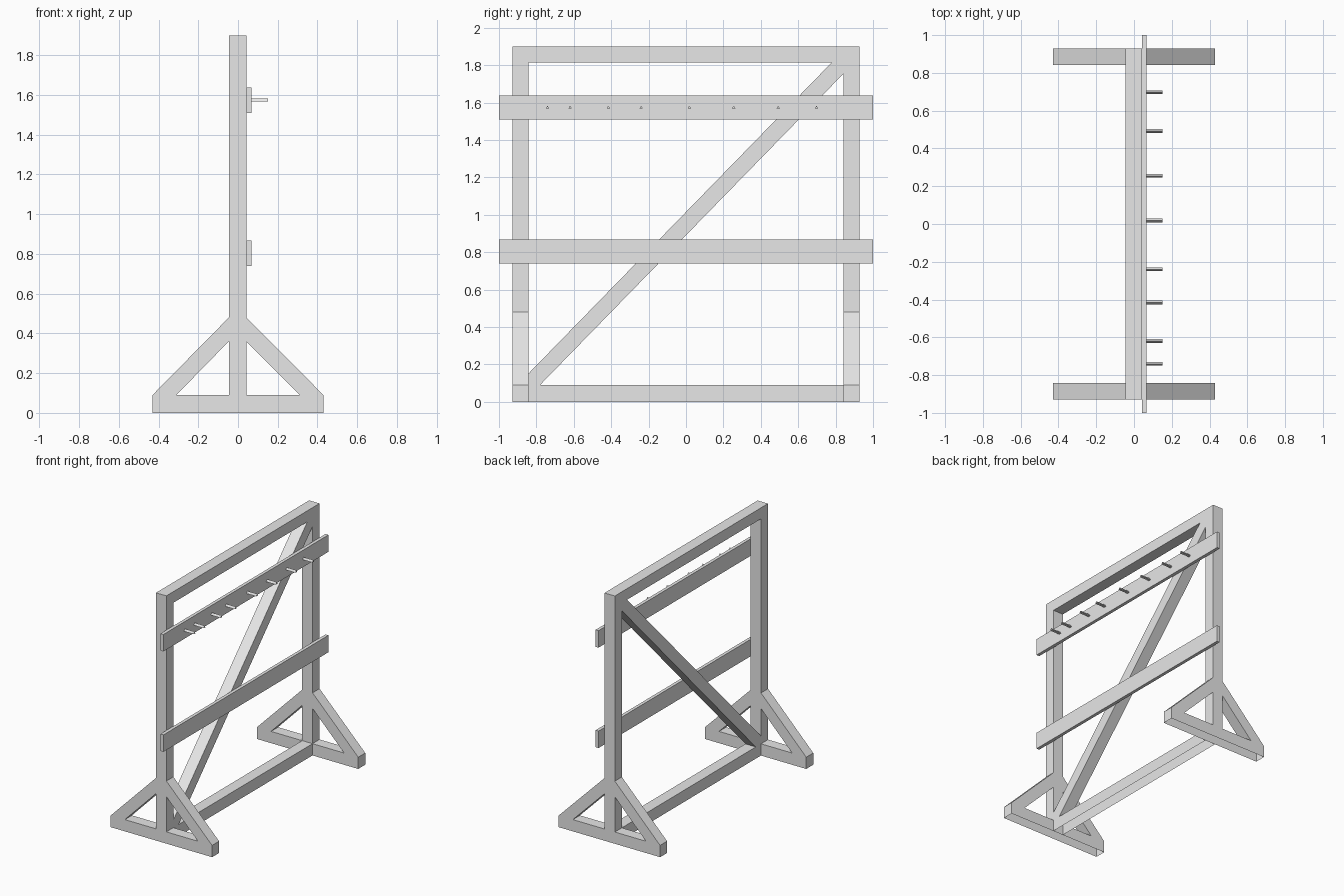
import bpy

cube = bpy.data.objects.get("Cube")
if cube:
    bpy.data.objects.remove(cube, do_unlink=True)

grey = bpy.data.materials.new("plain_grey")
grey.use_nodes = True
grey.diffuse_color = (0.8, 0.8, 0.8, 1)
grey.node_tree.nodes["Principled BSDF"].inputs["Base Color"].default_value = (0.8, 0.8, 0.8, 1)
grey.use_backface_culling = True


def prism(name, profile, axis, lo, hi, open_edges=()):
    """Extrude a profile along x (points are y, z) or y (points are x, z).
    Edges listed in open_edges get no wall: hidden joints and undersides."""
    n = len(profile)
    place = (lambda p, d: (d, p[0], p[1])) if axis == "x" else (lambda p, d: (p[0], d, p[1]))
    verts = [place(p, d) for d in (lo, hi) for p in profile]
    faces = [list(range(n))[::-1], list(range(n, 2 * n))]
    for i in range(n):
        if i not in open_edges:
            j = (i + 1) % n
            faces.append([i, j, n + j, n + i])
    # Keep all normals pointing outward
    area = sum(a[0] * b[1] - b[0] * a[1] for a, b in zip(profile, profile[1:] + profile[:1]))
    if (area < 0) != (axis == "y"):
        faces = [f[::-1] for f in faces]
    mesh = bpy.data.meshes.new(name)
    mesh.from_pydata(verts, [], faces)
    mesh.materials.append(grey)
    obj = bpy.data.objects.new(name, mesh)
    bpy.context.scene.collection.objects.link(obj)
    return obj


def rect(a0, a1, z0, z1):
    # Edge order: bottom, right, top, left
    return [(a0, z0), (a1, z0), (a1, z1), (a0, z1)]


BACK, FRONT = -0.046, 0.042      # frame thickness along x
INNER, OUTER = 0.843, 0.928      # post faces along y
BEAM, TOP = 0.09, 1.9
FOOT = 0.43

# End frames: foot, post and two sloping struts on each side
for side, s in (("left", 1), ("right", -1)):
    lo, hi = sorted((s * INNER, s * OUTER))
    prism(f"foot_{side}", rect(-FOOT, FOOT, 0, BEAM), "y", lo, hi, (0,))
    prism(f"post_{side}", rect(BACK, FRONT, BEAM, TOP), "y", lo, hi, (0,))
    for end, face, d in (("inner", FRONT, 1), ("outer", BACK, -1)):
        strut = [(d * FOOT, BEAM), (face, 0.48), (face, 0.36), (d * 0.31, BEAM)]
        prism(f"strut_{side}_{end}", strut, "y", lo, hi, (1, 3))

# Long rails joining the end frames
prism("bottom_rail", rect(-INNER, INNER, 0, BEAM), "x", BACK, FRONT, (0, 1, 3))
prism("top_rail", rect(-INNER, INNER, TOP - 0.085, TOP), "x", BACK, FRONT, (1, 3))

# Diagonal brace, cut to fit both corners
z_top = TOP - 0.085
brace = [(-INNER, BEAM), (-0.78, BEAM), (INNER, 1.755),
         (INNER, z_top), (0.78, z_top), (-INNER, 0.15)]
prism("diagonal_brace", brace, "x", BACK, FRONT, (0, 2, 3, 5))

# Horizontal planks
PLANK = 0.067
for name, z in (("lower_plank", 0.738), ("upper_plank", 1.508)):
    prism(name, rect(-1, 1, z, z + 0.13), "x", FRONT, PLANK)

# Three-sided pegs on the upper plank
for i, y in enumerate((-0.74, -0.62, -0.415, -0.24, 0.018, 0.255, 0.493, 0.698)):
    tri = [(y - 0.01, 1.567), (y + 0.01, 1.567), (y, 1.583)]
    prism(f"peg_{i + 1}", tri, "x", PLANK, 0.15)
